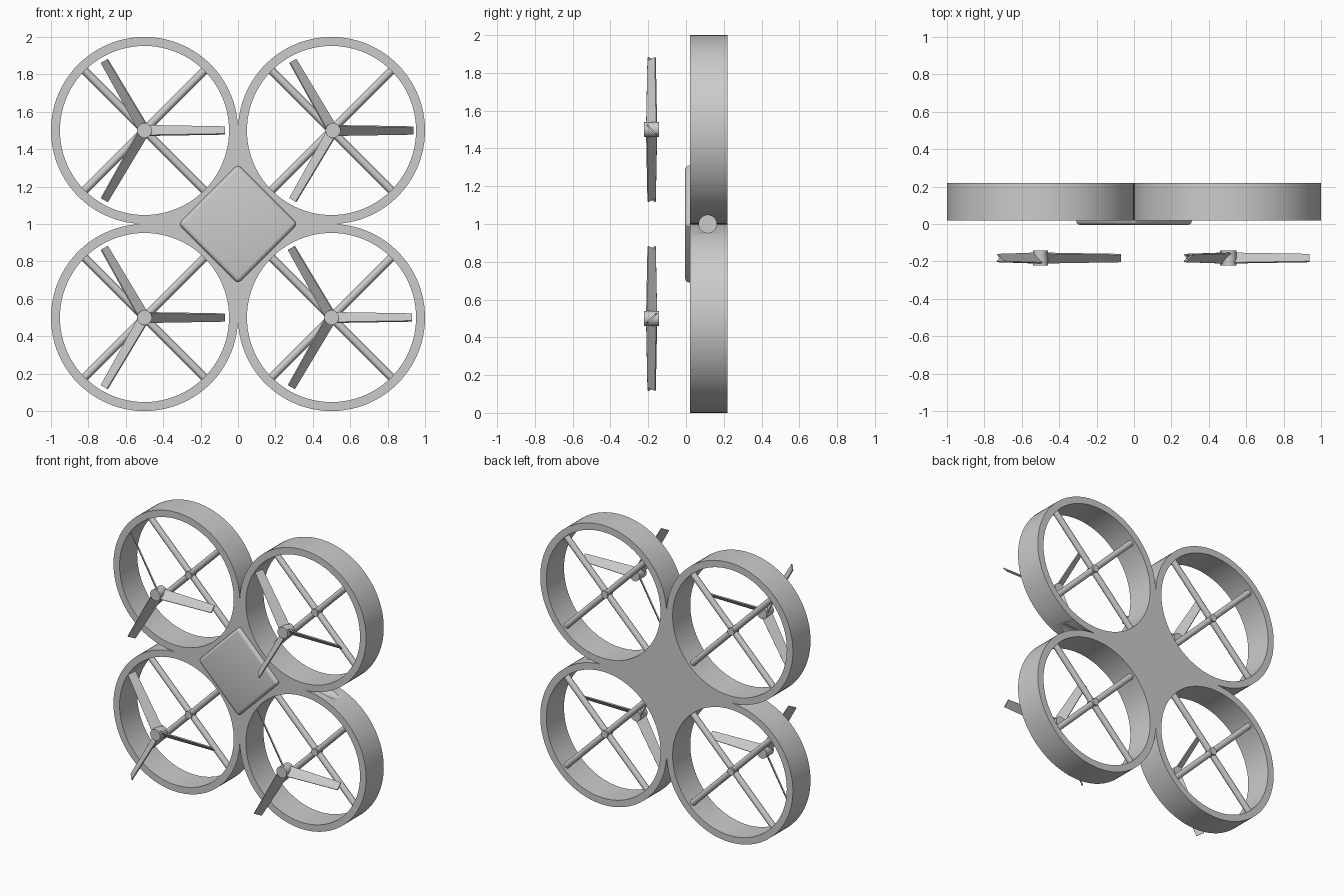
import bpy, bmesh
from math import sin, cos, pi, radians
from mathutils import Matrix, Vector

if "Cube" in bpy.data.objects:
    bpy.data.objects.remove(bpy.data.objects["Cube"])

CENTRES = {"top_right": (0.5, 1.5), "top_left": (-0.5, 1.5),
           "bottom_left": (-0.5, 0.5), "bottom_right": (0.5, 0.5)}
SPOKE_Y = 0.18


def finish(ob, smooth=True):
    bpy.ops.object.select_all(action='DESELECT')
    ob.select_set(True)
    bpy.context.view_layer.objects.active = ob
    if smooth:
        bpy.ops.object.shade_smooth_by_angle(angle=radians(30))
    return ob


def mesh_object(name, bm, smooth=True):
    bmesh.ops.recalc_face_normals(bm, faces=bm.faces[:])
    me = bpy.data.meshes.new(name)
    bm.to_mesh(me)
    bm.free()
    ob = bpy.data.objects.new(name, me)
    bpy.context.collection.objects.link(ob)
    return finish(ob, smooth)


def add_rod(bm, a, b, radius, sides=32):
    a, b = Vector(a), Vector(b)
    d = b - a
    m = Matrix.Translation((a + b) / 2) @ d.to_track_quat('Z', 'Y').to_matrix().to_4x4()
    bmesh.ops.create_cone(bm, cap_ends=True, segments=sides, radius1=radius,
                          radius2=radius, depth=d.length, matrix=m)


def arc(cx, cz, r, a0, a1, n):
    return [(cx + r * cos(radians(a0 + (a1 - a0) * i / n)),
             cz + r * sin(radians(a0 + (a1 - a0) * i / n))) for i in range(n + 1)]


# Frame: four joined guard rings with a filled centre, as one extruded outline
cu = bpy.data.curves.new("guard_frame", 'CURVE')
cu.dimensions, cu.fill_mode, cu.extrude = '2D', 'BOTH', 0.1


def add_loop(points):
    sp = cu.splines.new('POLY')
    sp.points.add(len(points) - 1)
    for p, (x, z) in zip(sp.points, points):
        p.co = (x, z, 0, 1)
    sp.use_cyclic_u = True


outline = []
for k, (cx, cz) in enumerate(CENTRES.values()):
    outline += arc(cx, cz, 0.5, -90 + 90 * k + 2.5, 180 + 90 * k - 2.5, 72)
    add_loop(arc(cx, cz, 0.452, 0, 360, 96)[:-1])
add_loop(outline)
frame = bpy.data.objects.new("guard_frame", cu)
bpy.context.collection.objects.link(frame)
frame.rotation_euler.x = pi / 2
frame.location.y = 0.12
finish(frame, False)
bpy.ops.object.convert(target='MESH')
frame = bpy.context.object
bm = bmesh.new()
bm.from_mesh(frame.data)
bmesh.ops.remove_doubles(bm, verts=bm.verts[:], dist=0.0001)
bmesh.ops.recalc_face_normals(bm, faces=bm.faces[:])
bm.to_mesh(frame.data)
bm.free()

# Round socket bored into the right side, between the rings
bm = bmesh.new()
add_rod(bm, (0.4, 0.115, 1), (0.9, 0.115, 1), 0.047)
cutter = mesh_object("socket_cutter", bm, False)
cutter.hide_render = True
cutter.hide_viewport = True
mod = frame.modifiers.new("socket", 'BOOLEAN')
mod.operation, mod.solver, mod.object = 'DIFFERENCE', 'EXACT', cutter
finish(frame, False)
bpy.ops.object.modifier_apply(modifier="socket")
finish(frame)
bpy.data.objects.remove(cutter)

# Rounded diamond cover on the front
bm = bmesh.new()
bmesh.ops.create_cube(bm, size=1, matrix=Matrix.Translation((0, 0.04, 1))
                      @ Matrix.Rotation(pi / 4, 4, 'Y')
                      @ Matrix.Diagonal((0.45, 0.09, 0.45, 1)))
bmesh.ops.bevel(bm, geom=bm.edges[:], offset=0.022, segments=4, profile=0.5, affect='EDGES')
mesh_object("front_cover", bm)


def propeller(name, cx, cz, spin):
    bm = bmesh.new()
    add_rod(bm, (0, -0.04, 0), (0, 0.04, 0), 0.04)
    for k in range(3):
        # tapered blade, pitched about its own length
        m = (Matrix.Rotation(k * 2 * pi / 3, 4, 'Y')
             @ Matrix.Rotation(spin * pi / 4, 4, 'X'))
        res = bmesh.ops.create_cube(bm, size=1)
        for v in res["verts"]:
            tip = v.co.x > 0
            v.co = m @ Vector((0.43 if tip else 0.015,
                               v.co.y * 0.008,
                               v.co.z * (0.055 if tip else 0.075)))
    ob = mesh_object(name, bm)
    ob.location = (cx, -0.182, cz)


for name, (cx, cz) in CENTRES.items():
    # Crossed spokes with a small centre hub
    bm = bmesh.new()
    for s in (1, -1):
        d = 0.47 * cos(pi / 4)
        add_rod(bm, (cx - d, SPOKE_Y, cz - s * d), (cx + d, SPOKE_Y, cz + s * d), 0.021, 20)
    add_rod(bm, (cx, SPOKE_Y - 0.03, cz), (cx, SPOKE_Y + 0.03, cz), 0.026, 24)
    mesh_object(name + "_spokes", bm)
    propeller(name + "_propeller", cx + (0.008 if name == "top_right" else 0), cz,
              -1 if name in ("top_left", "bottom_right") else 1)
